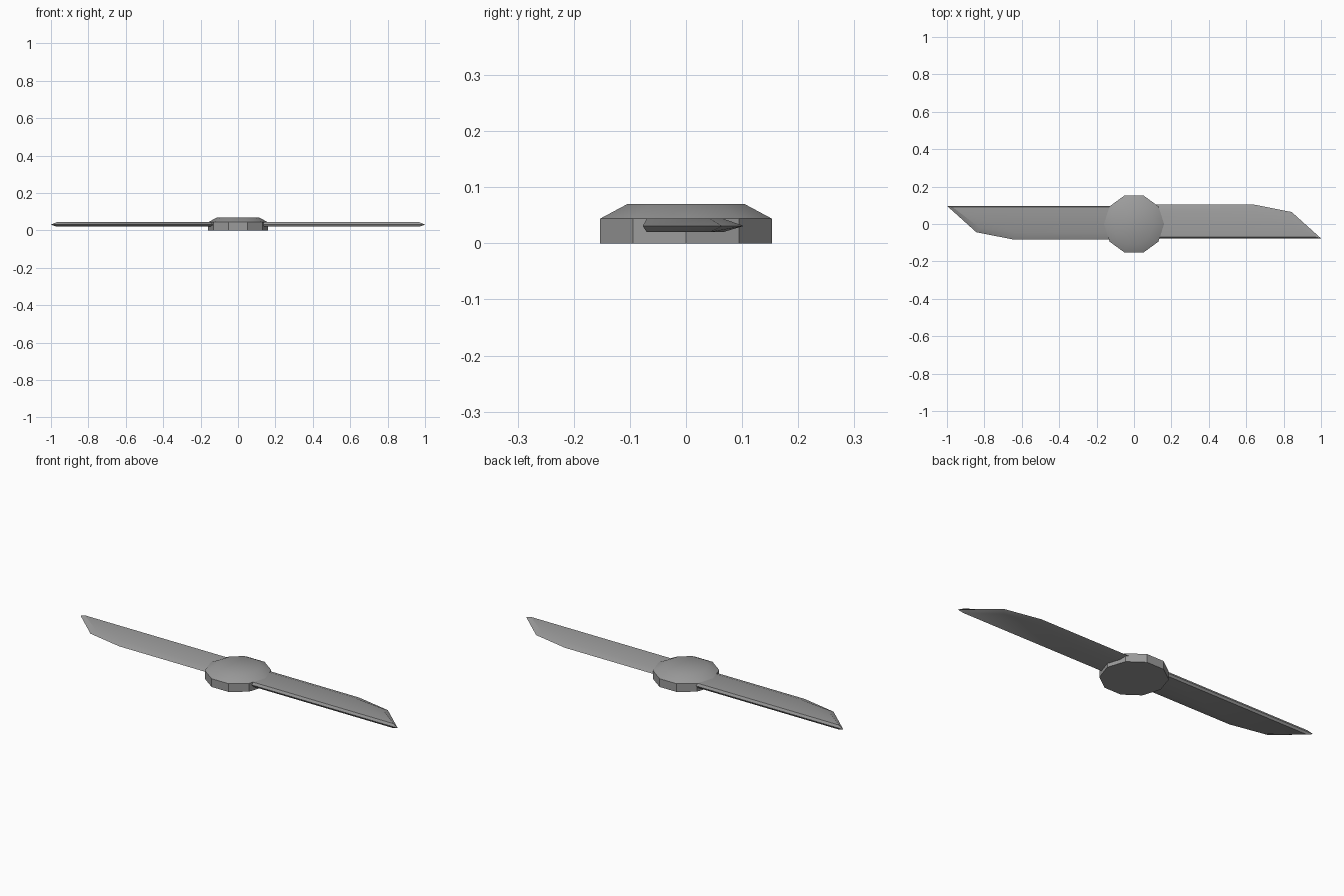
import bpy, bmesh, math

if "Cube" in bpy.data.objects:
    bpy.data.objects.remove(bpy.data.objects["Cube"], do_unlink=True)

grey = bpy.data.materials.new("metal grey")
grey.use_nodes = True
colour = (0.33, 0.33, 0.33, 1)
grey.diffuse_color = colour
grey.node_tree.nodes["Principled BSDF"].inputs["Base Color"].default_value = colour


def loft(name, rings):
    """Join closed rings of points into a capped solid, smooth except at sharp edges."""
    bm = bmesh.new()
    loops = [[bm.verts.new(p) for p in ring] for ring in rings]
    n = len(loops[0])
    for low, high in zip(loops, loops[1:]):
        for i in range(n):
            j = (i + 1) % n
            bm.faces.new((low[i], low[j], high[j], high[i]))
    bm.faces.new(loops[0][::-1])
    bm.faces.new(loops[-1])
    bmesh.ops.recalc_face_normals(bm, faces=bm.faces)
    mesh = bpy.data.meshes.new(name)
    bm.to_mesh(mesh)
    bm.free()
    mesh.materials.append(grey)
    obj = bpy.data.objects.new(name, mesh)
    bpy.context.collection.objects.link(obj)
    bpy.ops.object.select_all(action="DESELECT")
    obj.select_set(True)
    bpy.context.view_layer.objects.active = obj
    bpy.ops.object.shade_smooth_by_angle(angle=math.radians(30))
    return obj


# Ten-sided hub with a chamfered top
def decagon(radius, z):
    return [(radius * math.cos(math.tau * i / 10), radius * math.sin(math.tau * i / 10), z)
            for i in range(10)]


loft("hub", [decagon(0.161, 0), decagon(0.161, 0.044), decagon(0.11, 0.07)])

# Blade outline at the cutting edge, and the smaller flat face inside the bevel
edge = [(0.06, -0.077), (1.0, -0.077), (0.843, 0.064), (0.645, 0.103), (0.06, 0.103)]
flat = [(0.06, -0.07), (0.97, -0.07), (0.822, 0.043), (0.635, 0.066), (0.06, 0.066)]

# Two blades, the second turned half round
for side, name in ((1, "left_blade"), (-1, "right_blade")):
    rings = [[(side * x, 0.01 + side * (y - 0.01), z) for x, y in outline]
             for outline, z in ((flat, 0.02), (edge, 0.031), (flat, 0.044))]
    loft(name, rings)
